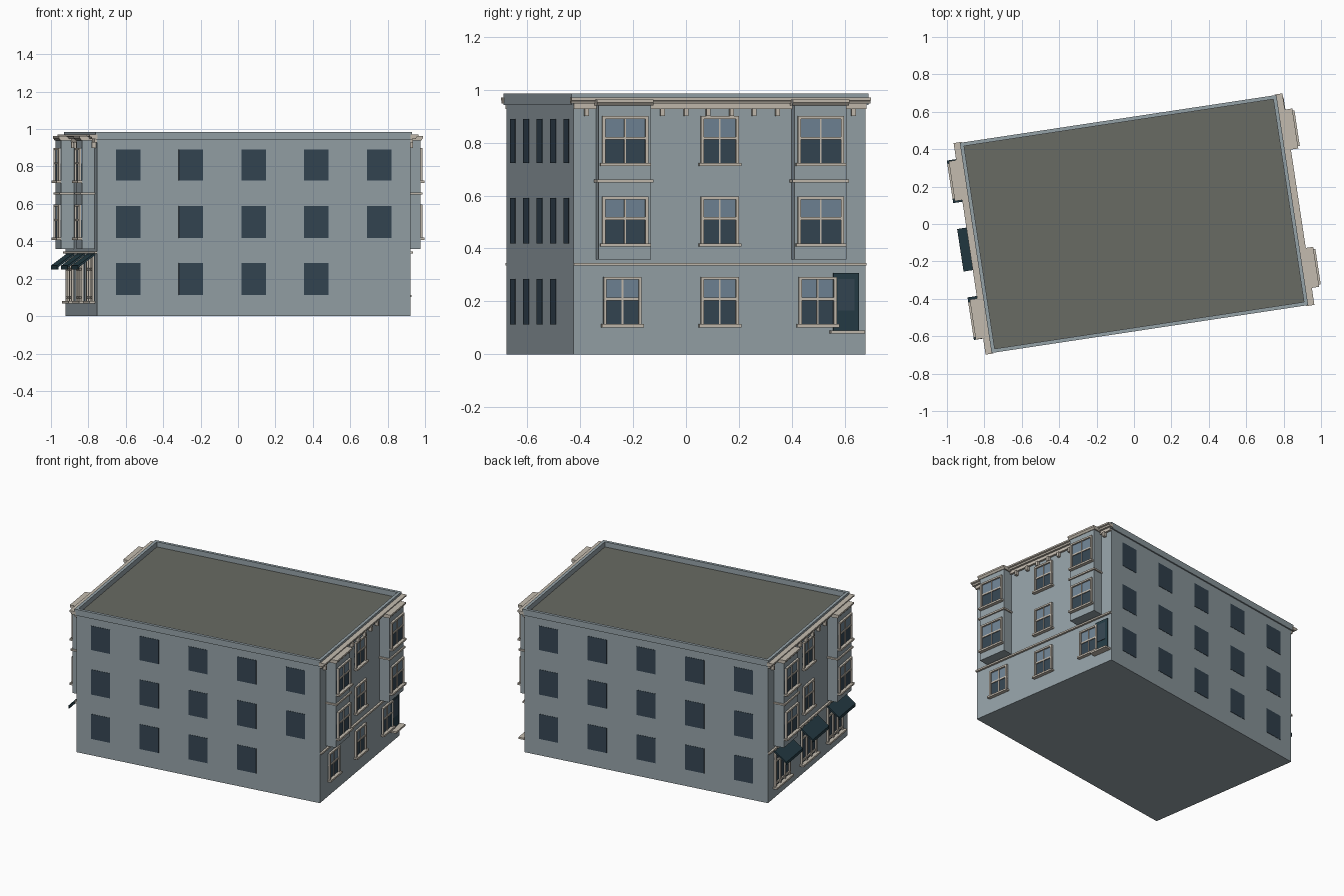
import bpy, bmesh, math
from mathutils import Matrix

if "Cube" in bpy.data.objects:
    bpy.data.objects.remove(bpy.data.objects["Cube"])

ROT = Matrix.Rotation(math.radians(8.6), 4, 'Z')
HU, HV = 0.847, 0.559          # half length / half depth of the building

def material(name, rgb):
    m = bpy.data.materials.new(name)
    m.diffuse_color = (*rgb, 1)
    m.use_nodes = True
    m.node_tree.nodes["Principled BSDF"].inputs["Base Color"].default_value = m.diffuse_color
    return m

WALL = material("wall_paint", (0.30, 0.36, 0.39))
TRIM = material("stone_trim", (0.55, 0.50, 0.43))
DARK = material("dark_glass", (0.035, 0.06, 0.085))
PALE = material("pale_glass", (0.16, 0.23, 0.30))
ROOF = material("roof_felt", (0.14, 0.145, 0.125))
TEAL = material("teal_paint", (0.018, 0.045, 0.06))

parts = {}

def bm_for(name, mat):
    return parts.setdefault(name, (bmesh.new(), mat))[0]

def prism(name, mat, s, v0, v1, profile):
    """Extrude a (depth from wall, z) profile along an end wall; s = +1 right, -1 left."""
    bm = bm_for(name, mat)
    rings = [[bm.verts.new((s * (HU + d), s * v, z)) for d, z in profile] for v in (v0, v1)]
    n = len(profile)
    bm.faces.new(rings[0])
    bm.faces.new(rings[1][::-1])
    for i in range(n):
        j = (i + 1) % n
        bm.faces.new((rings[0][j], rings[0][i], rings[1][i], rings[1][j]))

def slab(name, mat, s, v0, v1, z0, z1, d0, d1):
    prism(name, mat, s, v0, v1, [(d0, z0), (d1, z0), (d1, z1), (d0, z1)])

def block(name, mat, x0, x1, y0, y1, z0, z1):
    bm = bm_for(name, mat)
    m = Matrix.Translation(((x0 + x1) / 2, (y0 + y1) / 2, (z0 + z1) / 2)) @ \
        Matrix.Diagonal((x1 - x0, y1 - y0, z1 - z0, 1))
    bmesh.ops.create_cube(bm, size=1, matrix=m)

def sash_window(s, v, w, z0, z1, d):
    h = w / 2
    zm = z0 + (z1 - z0) * 0.54
    slab("lower_panes", DARK, s, v - h, v + h, z0, zm, d - 0.002, d + 0.003)
    slab("upper_panes", PALE, s, v - h, v + h, zm, z1, d - 0.002, d + 0.003)
    f = 0.011
    for a, b in ((v - h, v - h + f), (v + h - f, v + h)):
        slab("window_casing", TRIM, s, a, b, z0, z1, d - 0.002, d + 0.014)
    slab("window_casing", TRIM, s, v - h, v + h, z1 - f, z1, d - 0.002, d + 0.014)
    slab("window_bars", TRIM, s, v - 0.003, v + 0.003, z0, z1, d, d + 0.008)
    slab("window_bars", TRIM, s, v - h, v + h, zm - 0.005, zm + 0.005, d, d + 0.009)
    slab("window_sill", TRIM, s, v - h - 0.008, v + h + 0.008, z0 - 0.008, z0 + 0.004, d - 0.002, d + 0.024)

# Main body, roof and parapet
block("body", WALL, -HU, HU, -HV, HV, 0, 0.945)
block("roof", ROOF, -HU + 0.002, HU - 0.002, -HV + 0.002, HV - 0.002, 0.945, 0.95)
P, T = 0.009, 0.02
for k in (-1, 1):
    y0, y1 = sorted((k * (HV + P), k * (HV + P - T)))
    block("parapet", WALL, -HU - P, HU + P, y0, y1, 0.943, 0.985)
    x0, x1 = sorted((k * (HU + P), k * (HU + P - T)))
    block("parapet", WALL, x0, x1, -HV - P + T, HV + P - T, 0.943, 0.985)

# Flat windows on the long walls (one missing on the front ground floor)
ROWS = [(0.113, 0.284), (0.418, 0.59), (0.724, 0.89)]
for k in (-1, 1):
    for r, (z0, z1) in enumerate(ROWS):
        for c in range(-2, 3):
            if k == -1 and r == 0 and c == 2:
                continue
            y0, y1 = sorted((k * (HV - 0.002), k * (HV + 0.002)))
            u = c * 0.339
            block("long_wall_windows", DARK, u - 0.066, u + 0.066, y0, y1, z0, z1)

# Ornate end walls
for s in (1, -1):
    # Cornice, frieze, string course and brackets
    prism("cornice", TRIM, s, -HV - 0.013, HV + 0.013,
          [(0, 0.948), (0.028, 0.948), (0.032, 0.957), (0.042, 0.96), (0.042, 0.97), (0, 0.97)])
    slab("frieze", TRIM, s, -HV, HV, 0.928, 0.948, 0, 0.014)
    slab("string_course", TRIM, s, -HV, HV, 0.335, 0.346, 0, 0.014)
    for v in (0.045, 0.13, 0.22, 0.51):
        for k in (-1, 1):
            slab("cornice_brackets", TRIM, s, k * v - 0.008, k * v + 0.008, 0.9, 0.93, 0, 0.022)
    # Two-storey bays
    B = 0.068
    for v in (-0.372, 0.376):
        slab("bay", WALL, s, v - 0.1, v + 0.1, 0.358, 0.955, -0.01, B)
        slab("bay_band", TRIM, s, v - 0.108, v + 0.108, 0.65, 0.661, 0, B + 0.01)
        prism("bay_cornice", TRIM, s, v - 0.108, v + 0.108,
              [(0, 0.94), (B + 0.004, 0.94), (B + 0.014, 0.952), (B + 0.014, 0.963), (0, 0.963)])
        for z0, z1 in ((0.415, 0.597), (0.72, 0.9)):
            sash_window(s, v, 0.176, z0, z1, B)
    # Middle windows
    for z0, z1 in ((0.415, 0.597), (0.72, 0.9)):
        sash_window(s, 0, 0.145, z0, z1, 0)

# Right wall ground floor: windows and door
for v in (-0.372, 0, 0.374):
    sash_window(1, v, 0.145, 0.11, 0.293, 0)
slab("door", TEAL, 1, 0.434, 0.532, 0.087, 0.308, -0.002, 0.008)
slab("door_glass", DARK, 1, 0.452, 0.514, 0.165, 0.285, 0.006, 0.011)
slab("door_step", TRIM, 1, 0.42, 0.55, 0.078, 0.09, -0.002, 0.045)

# Left wall ground floor: shop windows with awnings
for v in (-0.37, 0, 0.37):
    h = 0.105
    slab("shop_glass", DARK, -1, v - h, v + h, 0.08, 0.33, -0.002, 0.004)
    for i in range(4):
        c = v - h + 0.006 + i * (2 * h - 0.012) / 3
        slab("shop_mullions", TRIM, -1, c - 0.006, c + 0.006, 0.08, 0.33, 0, 0.014)
    for z in (0.1, 0.25, 0.324):
        slab("shop_rails", TRIM, -1, v - h, v + h, z - 0.006, z + 0.006, 0, 0.012)
    slab("shop_sill", TRIM, -1, v - h - 0.012, v + h + 0.012, 0.068, 0.08, 0, 0.03)
    prism("awning", TEAL, -1, v - 0.115, v + 0.115,
          [(0, 0.325), (0.086, 0.262), (0.086, 0.25), (0.092, 0.25), (0.092, 0.27), (0, 0.338)])

# Turn the collected geometry into objects
for name, (bm, mat) in parts.items():
    bmesh.ops.recalc_face_normals(bm, faces=bm.faces)
    bm.transform(ROT)
    me = bpy.data.meshes.new(name)
    bm.to_mesh(me)
    bm.free()
    me.materials.append(mat)
    bpy.context.collection.objects.link(bpy.data.objects.new(name, me))
